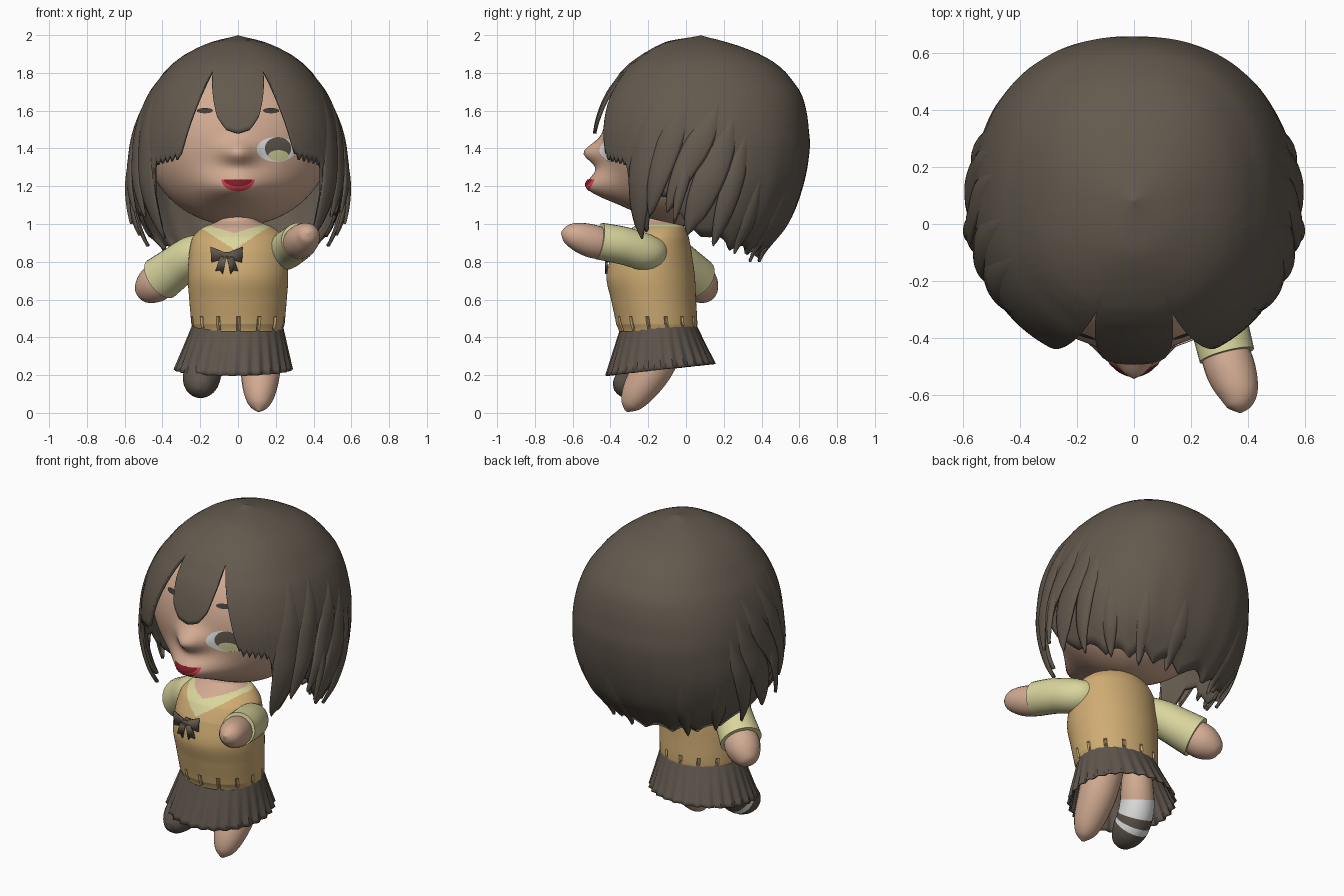
import bpy, bmesh, math
from math import sin, cos, pi, exp, radians
from mathutils import Vector

old = bpy.data.objects.get("Cube")
if old:
    bpy.data.objects.remove(old)


def material(name, *rgb):
    m = bpy.data.materials.new(name)
    m.use_nodes = True
    m.diffuse_color = (*rgb, 1)
    m.node_tree.nodes["Principled BSDF"].inputs["Base Color"].default_value = (*rgb, 1)
    return m


HAIR = material("dark brown hair", .125, .1, .076)
SKIRT = material("brown cloth", .115, .092, .073)
SKIN = material("skin", .65, .41, .29)
VEST = material("tan knit", .62, .41, .17)
SHIRT = material("pale yellow cloth", .7, .67, .34)
WHITE = material("white", .8, .8, .8)
RED = material("lip red", .7, .05, .07)
WINE = material("mouth dark red", .2, .012, .02)
BROW = material("eyebrow brown", .06, .045, .035)


def finish(name, bm, mats, rule=None, thick=0):
    """Turn a bmesh into a smooth object, coloured by a rule on face centres."""
    bmesh.ops.remove_doubles(bm, verts=bm.verts, dist=1e-5)
    for f in bm.faces:
        f.smooth = True
        if rule:
            f.material_index = rule(f.calc_center_median())
    me = bpy.data.meshes.new(name)
    bm.to_mesh(me)
    bm.free()
    me.set_sharp_from_angle(angle=radians(45))
    ob = bpy.data.objects.new(name, me)
    bpy.context.collection.objects.link(ob)
    for m in mats:
        me.materials.append(m)
    if thick:
        mod = ob.modifiers.new("thickness", "SOLIDIFY")
        mod.thickness, mod.offset = thick, -1


def grid(rows, closed=False, caps=False, row_mats=None):
    """Skin rows of points running downward, columns counter-clockwise."""
    bm = bmesh.new()
    vs = [[bm.verts.new(p) for p in r] for r in rows]
    n = len(rows[0])
    for k, (a, b) in enumerate(zip(vs, vs[1:])):
        for i in range(n if closed else n - 1):
            j = (i + 1) % n
            f = bm.faces.new((a[i], b[i], b[j], a[j]))
            f.material_index = row_mats[k] if row_mats else 0
    if caps:
        bm.faces.new(vs[0])
        bm.faces.new(vs[-1]).material_index = row_mats[-1] if row_mats else 0
        bmesh.ops.recalc_face_normals(bm, faces=bm.faces)
    return bm


def spline(pts, t):
    """Catmull-Rom through tuples, t counted in points."""
    i = min(int(t), len(pts) - 2)
    f = t - i
    quad = [pts[max(0, min(len(pts) - 1, k))] for k in range(i - 1, i + 3)]
    return [b + .5 * f * (c - a + f * (2 * a - 5 * b + 4 * c - d + f * (3 * (b - c) + d - a)))
            for a, b, c, d in zip(*quad)]


def key(table, z):
    """Position of a value in a table sorted by its first column."""
    up = table[-1][0] > table[0][0]
    for i, (a, b) in enumerate(zip(table, table[1:])):
        if (z <= b[0]) if up else (z >= b[0]):
            return i + max(0, (z - a[0]) / (b[0] - a[0]))
    return len(table) - 1


def limb(name, pts, mats, bands=None, segs=24):
    """Rounded tube; bands give one material index per eighth of a path step."""
    rows, end = [], len(pts) - 1
    for k in range(end * 8 + 1):
        x, y, z, r = spline(pts, k / 8)
        d = Vector(spline(pts, min(k / 8 + .05, end))[:3]) - Vector(spline(pts, max(k / 8 - .05, 0))[:3])
        q = d.to_track_quat('Z', 'Y')
        rows.append([Vector((x, y, z)) + q @ Vector((r * cos(2 * pi * i / segs), r * sin(2 * pi * i / segs), 0))
                     for i in range(segs)])
    finish(name, grid(rows, True, True, bands), mats)


# Head with lips and nose bump
HC, HR = Vector((0, -.02, 1.44)), Vector((.49, .42, .45))


def bump(x, z):
    return (.155 * exp(-(x / .17) ** 2 - ((z - 1.19) / .09) ** 2)
            + .105 * exp(-(x / .085) ** 2 - ((z - 1.375) / .065) ** 2))


def face_y(x, z):
    k = 1 - (x / HR.x) ** 2 - ((z - HC.z) / HR.z) ** 2
    return HC.y - HR.y * math.sqrt(max(k, 0)) - bump(x, z)


bm = bmesh.new()
bmesh.ops.create_uvsphere(bm, u_segments=96, v_segments=80, radius=1)
for v in bm.verts:
    front = v.co.y < 0
    v.co = HC + v.co * HR
    if front:
        v.co.y -= bump(v.co.x, v.co.z) * min(1, (HC.y - v.co.y) / .15)
finish("head", bm, [SKIN])


# Face details as thin patches that follow the face
def patch(name, x, z, rx, rz, mat, off=.004, half=False):
    rows = []
    for k in range(9):
        s = k / 8
        ring = []
        for i in range(40):
            a = 2 * pi * i / 40
            px, pz = x + rx * s * cos(a), z + rz * s * (min(0, sin(a)) if half else sin(a))
            ring.append((px, face_y(px, pz) - off, pz))
        rows.append(ring)
    finish(name, grid(rows, True), [mat])


patch("eye_white", .203, 1.395, .103, .066, WHITE)
patch("iris", .212, 1.4, .07, .06, HAIR, .006)
patch("iris_glow", .214, 1.362, .054, .029, SHIRT, .008)
patch("mouth", 0, 1.235, .088, .062, RED, .004, True)
patch("mouth_inside", 0, 1.235, .074, .036, WINE, .007, True)
for side, s in (("left", 1), ("right", -1)):
    patch(side + "_eyebrow", s * .175, 1.6, .042, .014, BROW, .008)

# Hair surface: height, half width, front depth, back depth
SHELL = [(2, 0, 0, 0), (1.97, .12, .165, .11), (1.94, .2, .24, .21), (1.9, .277, .31, .31),
         (1.85, .345, .38, .395), (1.8, .395, .43, .453), (1.7, .468, .5, .525), (1.6, .515, .545, .557),
         (1.5, .545, .57, .57), (1.4, .56, .575, .575), (1.2, .565, .56, .54),
         (1, .51, .51, .46), (.8, .4, .4, .31)]
# Hair edge: angle from the front, height
EDGE = [(0, 1.48), (5, 1.5), (10, 1.57), (18, 1.82), (29, 1.4), (31, 1.34), (49, 1.31), (52, .99),
        (57, .95), (66, 1.15), (75, 1.14), (82, .98), (95, .9), (120, .84), (180, .81)]


def shell(deg, z, lift=0):
    w, f, b = spline(SHELL, key(SHELL, z))[1:]
    a = radians(deg)
    sx, cy = sin(a), cos(a)
    x = math.copysign(abs(sx) ** .88, sx) * (w + lift)
    y = math.copysign(abs(cy) ** .88, cy) * ((f if cy > 0 else b) + lift)
    return x, .08 - y, z


def edge(i, deg):
    d = abs(deg)
    t = key(EDGE, d)
    k = min(int(t), len(EDGE) - 2)
    z = EDGE[k][1] + (EDGE[k + 1][1] - EDGE[k][1]) * (t - k)
    if d > 80:
        z += .045 * abs(sin(radians(d) * 8))
    elif 30 < d < 49:
        z += .018 * (i % 3)
    return z


N, R = 300, 34
cols = []
for i in range(N):
    deg = -180 + 360 * i / N
    low = edge(i, deg)
    col = []
    for k in range(R + 1):
        z = 2 - (2 - low) * (k / R) ** 1.6
        wave = .004 * sin(radians(deg) * 20) * max(0, 1.5 - z) * (abs(deg) > 50)
        col.append(shell(deg, z, wave))
    cols.append(col)
finish("hair_cap", grid(list(zip(*cols)), True), [HAIR], thick=.018)


# Separate locks lying over the cap, sweeping forward as they fall
def lock(name, a0, a1, z0, z1, width, lift, out):
    rows = []
    for k in range(25):
        v = k / 24
        w = width * sin(pi * (.01 + .99 * v)) ** .6 if v < 1 else 0
        rows.append([shell(a0 + (a1 - a0) * v + u / 4 * w, z0 + (z1 - z0) * v,
                           -.016 + lift * sin(pi * v * .5) + out * v * v + .014 * (1 - (u / 4) ** 2))
                     for u in range(-4, 5)])
    finish(name, grid(rows), [HAIR], thick=.01)


LOCKS = [(70, 52, 1.82, .92, 9, .014, .01), (86, 63, 1.76, 1.04, 7, .02, .01),
         (99, 74, 1.68, 1.06, 6, .025, .015), (106, 84, 1.6, .94, 7, .025, .03),
         (112, 97, 1.5, .88, 6, .022, .03), (88, 78, 1.5, 1.0, 3, .03, .045),
         (122, 118, 1.25, .84, 6, .012, .01), (146, 144, 1.24, .8, 6, .012, 0)]
for side, s in (("left", 1), ("right", -1)):
    for n, (a0, a1, *rest) in enumerate(LOCKS):
        lock(f"{side}_hair_lock_{n + 1}", s * a0, s * a1, *rest)
lock("back_hair_lock", 170, 169, 1.22, .8, 6, .012, 0)

# Body: height, half width, centre y, half depth; ribbed hem, shirt in the neckline
BODY = [(1.1, .09, -.12, .085), (1.02, .1, -.13, .09), (.98, .19, -.145, .14), (.93, .24, -.165, .18),
        (.85, .258, -.18, .21), (.72, .266, -.187, .234), (.6, .258, -.172, .225),
        (.47, .247, -.155, .215), (.43, .235, -.15, .205)]
rows = []
for k in range(201):
    z = 1.1 - .67 * k / 200
    _, hw, yc, hd = spline(BODY, key(BODY, z))
    row = []
    for i in range(224):
        a = 2 * pi * i / 224
        g = .955 if z < .51 and i % 16 < 2 else 1
        row.append((hw * g * sin(a), yc - hd * g * cos(a), z))
    rows.append(row)


def body_colour(c):
    v = abs(c.x + .02)
    if c.z > 1.0 or (c.y < -.15 and c.z > .952 + .3 * v):
        return 2
    return 1 if c.y < -.15 and c.z > .865 + .65 * v or c.z > .985 else 0


finish("torso", grid(rows, True), [VEST, SHIRT, SKIN], body_colour, .012)

# Pleated skirt with a slanted hem
rows = []
for k in range(13):
    t = k / 12
    row = []
    for i in range(168):
        a = 2 * pi * i / 168
        pleat = 1 + .055 * t * (abs(i % 6 - 3) / 3 - .5)
        x = -.025 * t + (.232 + .076 * t) * pleat * sin(a)
        y = -.145 + .01 * t - (.19 + .095 * t) * pleat * cos(a)
        row.append((x, y, .49 - .26 * t + t * .11 * (y + .135)))
    rows.append(row)
finish("skirt", grid(rows, True), [SKIRT], thick=.01)

# Neck bow made of flat pieces
bm = bmesh.new()
for s in (1, -1):
    for shape in (((.0, .012), (.085, .045), (.08, -.04), (0, -.015)),
                  ((.0, -.005), (.035, -.01), (.06, -.085), (.035, -.08), (.02, -.1))):
        pts = [bm.verts.new((-.06 + s * x, -.42 + abs(x) * .12, .835 + z)) for x, z in shape]
        bm.faces.new(pts if s > 0 else pts[::-1])
finish("bow", bm, [HAIR], thick=.01)
bm = bmesh.new()
bmesh.ops.create_cube(bm, size=.034)
for v in bm.verts:
    v.co += Vector((-.06, -.412, .835))
finish("bow_knot", bm, [HAIR])

# Arms: path points with radius
limb("left_sleeve", [(.15, -.15, .88, .06), (.23, -.2, .85, .095), (.29, -.33, .885, .1),
                     (.325, -.46, .91, .098)], [SHIRT])
limb("left_hand", [(.3, -.4, .885, .08), (.335, -.5, .91, .088), (.362, -.58, .935, .074),
                   (.37, -.635, .95, .046), (.372, -.66, .956, .006)], [SKIN])
limb("right_sleeve", [(-.15, -.13, .9, .06), (-.24, -.08, .84, .1), (-.33, -.01, .77, .112),
                      (-.41, .05, .71, .12)], [SHIRT])
limb("right_hand", [(-.37, .02, .74, .09), (-.43, .065, .69, .1), (-.475, .095, .655, .085),
                    (-.51, .118, .628, .05), (-.522, .125, .618, .006)], [SKIN])

# Legs: one bare, one with a striped sock and shoe
limb("left_leg", [(.12, -.1, .42, .11), (.12, -.17, .25, .108), (.115, -.25, .12, .088),
                  (.112, -.295, .045, .055), (.11, -.315, .008, .008)], [SKIN])
limb("right_leg", [(-.12, -.12, .45, .08), (-.14, -.14, .36, .092), (-.168, -.175, .275, .098),
                   (-.187, -.225, .21, .1), (-.197, -.285, .17, .095), (-.202, -.34, .143, .07),
                   (-.205, -.37, .13, .04), (-.205, -.382, .125, .006)], [SKIN, WHITE, SKIRT],
     [0] * 13 + [1] * 8 + [2] * 4 + [1] * 3 + [2] * 28)
